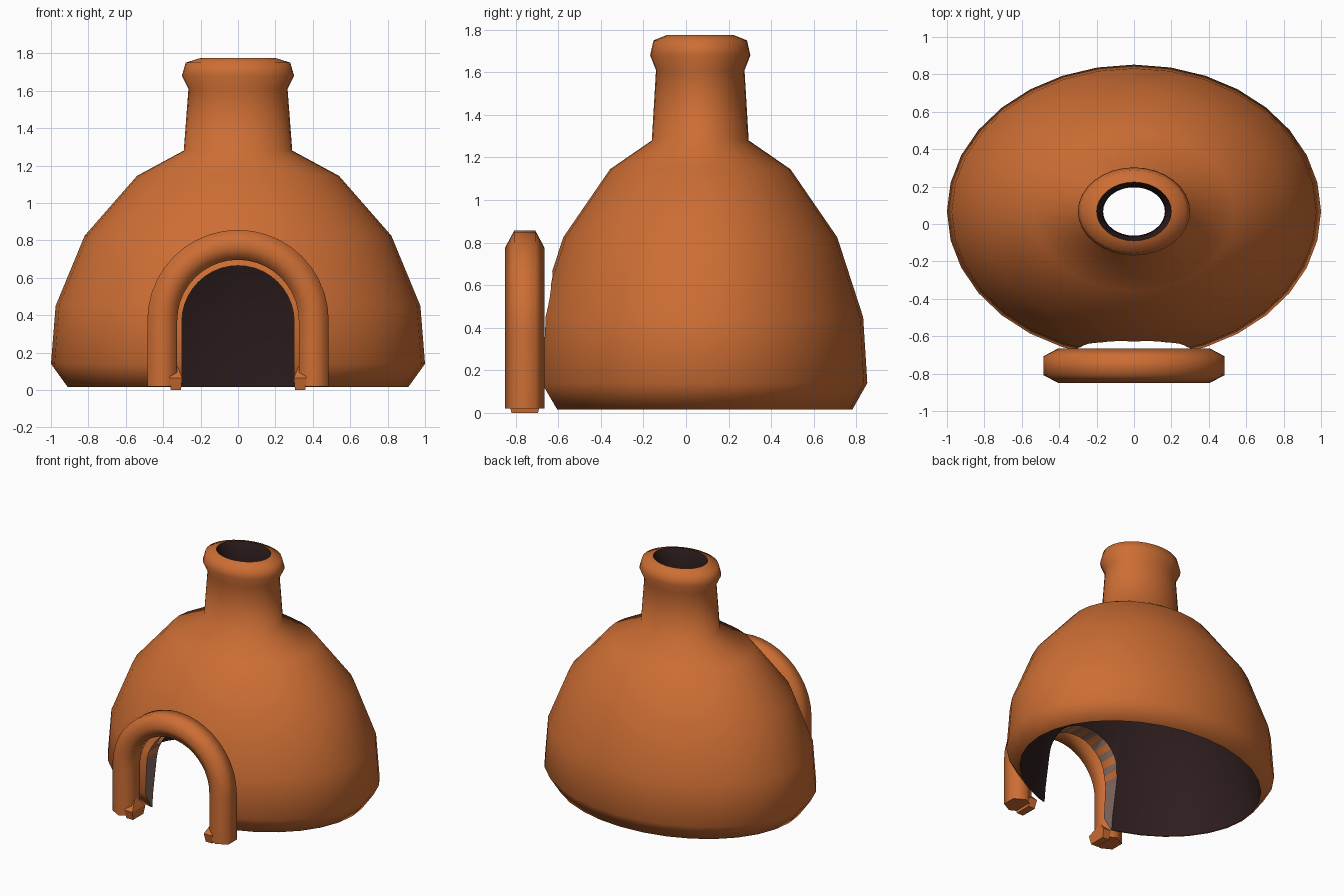
import bpy, bmesh, math

if "Cube" in bpy.data.objects:
    bpy.data.objects.remove(bpy.data.objects["Cube"])

CY = 0.067            # centre of the oval body in y
RATIO = 0.785         # y radius / x radius
DOOR_R, DOOR_Z = 0.30, 0.365


def material(name, rgb):
    m = bpy.data.materials.new(name)
    m.diffuse_color = (*rgb, 1)
    m.use_nodes = True
    m.node_tree.nodes["Principled BSDF"].inputs["Base Color"].default_value = m.diffuse_color
    return m


CLAY = material("terracotta", (0.61, 0.155, 0.034))
SOOT = material("dark_interior", (0.027, 0.0125, 0.013))
GREY = material("grey_brown_door_edge", (0.23, 0.14, 0.12))


def make(name, bm, mats, smooth=None):
    bmesh.ops.recalc_face_normals(bm, faces=bm.faces)
    me = bpy.data.meshes.new(name)
    bm.to_mesh(me)
    bm.free()
    ob = bpy.data.objects.new(name, me)
    bpy.context.collection.objects.link(ob)
    for m in mats:
        me.materials.append(m)
    if smooth:
        smooth_by_angle(ob, smooth)
    return ob


def smooth_by_angle(ob, deg):
    bpy.ops.object.select_all(action='DESELECT')
    ob.select_set(True)
    bpy.context.view_layer.objects.active = ob
    bpy.ops.object.shade_smooth_by_angle(angle=math.radians(deg))


def bridge(bm, rings, mat_rule=lambda i: 0, closed=False):
    n = len(rings[0])
    for i in range(len(rings) if closed else len(rings) - 1):
        a, b = rings[i], rings[(i + 1) % len(rings)]
        for j in range(n):
            k = (j + 1) % n
            bm.faces.new((a[j], a[k], b[k], b[j])).material_index = mat_rule(i)


# Oval body with neck: closed lathe profile, outside then inside
outer = [(.91, .015), (1, .14), (.975, .45), (.82, .825), (.54, 1.145), (.29, 1.28),
         (.265, 1.61), (.30, 1.68), (.28, 1.75), (.20, 1.775)]
inner = [(.17, 1.70), (.165, 1.21), (.43, 1.07), (.67, .78), (.82, .43), (.885, .13), (.90, .015)]
bm = bmesh.new()
rings = []
for r, z in outer + inner:
    rings.append([bm.verts.new((r * math.cos(t), CY + RATIO * r * math.sin(t), z))
                  for t in (math.tau * j / 32 for j in range(32))])
last = len(outer) + len(inner) - 1
bridge(bm, rings, lambda i: 1 if len(outer) - 1 <= i < last else 0, closed=True)
body = make("oven_body", bm, [CLAY, SOOT, GREY])

# Arched door cutter
bm = bmesh.new()
outline = [(DOOR_R, -.2)] + [(DOOR_R * math.cos(math.pi * i / 20), DOOR_Z + DOOR_R * math.sin(math.pi * i / 20))
                             for i in range(21)] + [(-DOOR_R, -.2)]
ends = [[bm.verts.new((x, y, z)) for x, z in outline] for y in (-1.1, -.1)]
bridge(bm, ends)
for e in ends:
    bm.faces.new(e)
cutter = make("door_cutter", bm, [CLAY])
cutter.hide_render = True
mod = body.modifiers.new("door", 'BOOLEAN')
mod.operation, mod.object, mod.solver = 'DIFFERENCE', cutter, 'EXACT'
bpy.context.view_layer.objects.active = body
bpy.ops.object.modifier_apply(modifier=mod.name)
bpy.data.objects.remove(cutter)

# Colour the cut edges of the doorway: grey sides, alternating strips over the arc
for p in body.data.polygons:
    pts = [body.data.vertices[v].co for v in p.vertices]
    dist = [abs(v.x) if v.z < DOOR_Z else math.hypot(v.x, v.z - DOOR_Z) for v in pts]
    if p.center.y < -.3 and abs(p.normal.y) < .2 and all(abs(d - DOOR_R) < .006 for d in dist):
        strip = int(math.atan2(p.center.z - DOOR_Z, p.center.x) / (math.pi / 20))
        p.material_index = 2 if p.center.z < DOOR_Z or strip % 2 else 0
smooth_by_angle(body, 70)

# Door arch: six-sided bar swept up, over and down
section = [(.08, -.05), (.08, .05), (0, .0925), (-.08, .05), (-.08, -.05), (0, -.0925)]
R, AY = .405, -.7575
path = [(R, .02, 0)] + [(R * math.cos(a), .371 + R * math.sin(a), a)
                        for a in (math.pi * i / 20 for i in range(21))] + [(-R, .02, math.pi)]
bm = bmesh.new()
rings = [[bm.verts.new((x + u * math.cos(a), AY + v, z + u * math.sin(a))) for u, v in section]
         for x, z, a in path]
bridge(bm, rings)
bm.faces.new(rings[0])
bm.faces.new(rings[-1])
make("door_arch", bm, [CLAY], 65)

# Small faceted feet at the inner bottom of the arch
for side, label in ((-1, "left"), (1, "right")):
    bm = bmesh.new()
    rings = []
    for s, z in ((.8, 0), (1, .065), (.2, .13)):
        rings.append([bm.verts.new((side * .332 + .034 * s * u, AY + .078 * s * v, z))
                      for u, v in ((1, 1), (-1, 1), (-1, -1), (1, -1))])
    bridge(bm, rings)
    bm.faces.new(rings[0])
    bm.faces.new(rings[-1])
    make("arch_foot_" + label, bm, [CLAY])
